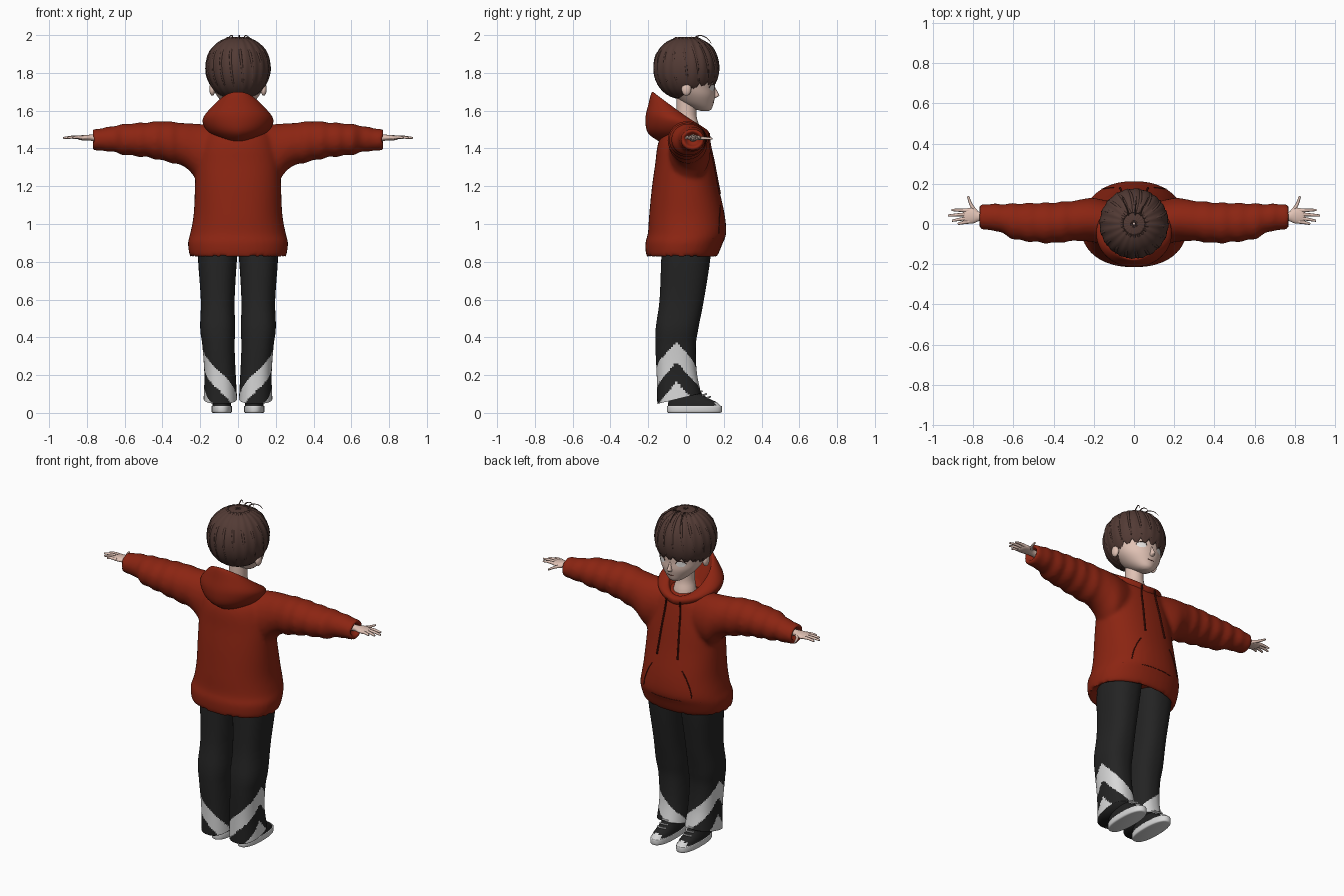
import bpy, bmesh, math
from math import sin, cos, pi
from mathutils import Vector
from mathutils.bvhtree import BVHTree

if "Cube" in bpy.data.objects:
    bpy.data.objects.remove(bpy.data.objects["Cube"])


def material(name, r, g, b):
    m = bpy.data.materials.new(name)
    m.use_nodes = True
    m.diffuse_color = (r, g, b, 1)
    node = m.node_tree.nodes["Principled BSDF"]
    node.inputs["Base Color"].default_value = (r, g, b, 1)
    node.inputs["Roughness"].default_value = 0.8
    return m


RED = material("hoodie red", .26, .018, .006)
DARK_RED = material("seam dark red", .07, .006, .003)
BLACK = material("trouser black", .017, .017, .017)
WHITE = material("trim white", .68, .68, .68)
SKIN = material("skin", .75, .54, .46)
HAIR = material("hair brown", .085, .043, .035)
EYE = material("eye white", .8, .77, .75)


def resample(rows, n):
    """Catmull-Rom rows between the given rows."""
    out = []
    for i in range(len(rows) - 1):
        p = [rows[max(0, min(len(rows) - 1, i + k))] for k in (-1, 0, 1, 2)]
        for s in range(n):
            t = s / n
            out.append([b + .5 * t * (c - a + t * (2 * a - 5 * b + 4 * c - d + t * (3 * (b - c) + d - a)))
                        for a, b, c, d in zip(*p)])
    return out + [list(rows[-1])]


def loft(bm, rings, caps=True):
    loops = [[bm.verts.new(p) for p in ring] for ring in rings]
    n = len(loops[0])
    for a, b in zip(loops, loops[1:]):
        for i in range(n):
            bm.faces.new((a[i], a[(i + 1) % n], b[(i + 1) % n], b[i]))
    if caps:
        bm.faces.new(loops[0])
        bm.faces.new(loops[-1])


def finish(bm, name, mats, rule=None, mirror=False):
    bmesh.ops.recalc_face_normals(bm, faces=bm.faces)
    for f in bm.faces:
        f.smooth = True
        if rule:
            f.material_index = rule(f.calc_center_median())
    me = bpy.data.meshes.new(name)
    bm.to_mesh(me)
    bm.free()
    ob = bpy.data.objects.new(name, me)
    for m in mats:
        me.materials.append(m)
    bpy.context.collection.objects.link(ob)
    if mirror:
        ob.modifiers.new("mirror", 'MIRROR').use_mirror_merge = False
    return ob


def angles(n):
    return [2 * pi * i / n for i in range(n)]


def power(v, e):
    return math.copysign(abs(v) ** e, v)


def level_ring(z, x0, x1, y0, y1, n=32, e=1.0):
    """Horizontal rounded ring given by its extents."""
    return [Vector(((x0 + x1) / 2 + (x1 - x0) / 2 * power(cos(a), e),
                    (y0 + y1) / 2 + (y1 - y0) / 2 * power(sin(a), e), z)) for a in angles(n)]


def side_ring(x, y0, y1, z0, z1, n=24):
    return [Vector((x, (y0 + y1) / 2 + (y1 - y0) / 2 * cos(a),
                    (z0 + z1) / 2 + (z1 - z0) / 2 * sin(a))) for a in angles(n)]


def tubes(name, paths, radius, mat, tip=1.0):
    cu = bpy.data.curves.new(name, 'CURVE')
    cu.dimensions = '3D'
    cu.bevel_depth, cu.bevel_resolution, cu.use_fill_caps = radius, 2, True
    for path in paths:
        sp = cu.splines.new('POLY')
        pts = resample(path, 4)
        sp.points.add(len(pts) - 1)
        for i, p in enumerate(pts):
            sp.points[i].co = (*p, 1)
            sp.points[i].radius = 1 + (tip - 1) * i / (len(pts) - 1)
    cu.materials.append(mat)
    ob = bpy.data.objects.new(name, cu)
    bpy.context.collection.objects.link(ob)
    return ob


def on_front(objs, x, z, lift):
    """Point on the outermost face-side surface."""
    dg = bpy.context.evaluated_depsgraph_get()
    ys = [h.y for h in (BVHTree.FromObject(o, dg).ray_cast(Vector((x, 1, z)), Vector((0, -1, 0)))[0]
                        for o in objs) if h]
    return (x, max(ys, default=0) + lift, z)


def both(path):
    return [[(s * x, y, z) for x, y, z in path] for s in (1, -1)]


# Hoodie body and sleeves, fused into one soft surface
bm = bmesh.new()
body = [(.87, .2, -.14, .13), (.835, .235, -.19, .145), (.83, .255, -.21, .165), (.9, .265, -.215, .195),
        (.95, .253, -.202, .213), (1.05, .235, -.195, .205), (1.2, .228, -.18, .172),
        (1.32, .222, -.163, .148), (1.42, .2, -.15, .125), (1.48, .17, -.12, .105), (1.51, .1, -.07, .07)]
loft(bm, [level_ring(z, -w, w, b, f, 40, .9) for z, w, b, f in resample(body, 4)])
sleeve = [(.08, -.1, .1, 1.27, 1.52), (.2, -.09, .13, 1.23, 1.53), (.28, -.085, .12, 1.3, 1.535),
          (.4, -.095, .107, 1.335, 1.545), (.5, -.09, .105, 1.355, 1.537), (.6, -.075, .102, 1.365, 1.53),
          (.68, -.035, .1, 1.385, 1.515), (.73, -.03, .098, 1.388, 1.505), (.765, -.027, .097, 1.39, 1.503),
          (.768, -.01, .08, 1.41, 1.485), (.735, -.005, .075, 1.415, 1.48)]
for side in (1, -1):
    rings = []
    for x, y0, y1, z0, z1 in resample(sleeve, 5):
        fold = .005 * sin(x * 75) if .3 < x < .72 else 0
        rings.append(side_ring(side * x, y0 - fold, y1 + fold, z0 - fold, z1 + fold * .6))
    loft(bm, rings)
hoodie = finish(bm, "hoodie", [RED])
remesh = hoodie.modifiers.new("fuse", 'REMESH')
remesh.mode, remesh.voxel_size, remesh.use_smooth_shade = 'VOXEL', .012, True
soften = hoodie.modifiers.new("soften", 'SMOOTH')
soften.factor, soften.iterations = .5, 6

# Hood hanging behind the neck: back, front, half width, back z, front z, side lift
bm = bmesh.new()
rows = [(-.08, .055, .075, 1.52, 1.48, 0), (-.15, .075, .105, 1.65, 1.485, 0), (-.178, .095, .118, 1.7, 1.5, 0),
        (-.2, .118, .165, 1.63, 1.49, .02), (-.215, .122, .188, 1.555, 1.47, .03),
        (-.2, .11, .155, 1.48, 1.45, .02), (-.13, .08, .08, 1.43, 1.44, 0)]
loft(bm, [[Vector((w * sin(a), (b + f) / 2 + (f - b) / 2 * cos(a),
                   (zb + zf) / 2 + (zf - zb) / 2 * cos(a) + up * abs(sin(a)))) for a in angles(48)]
          for b, f, w, zb, zf, up in resample(rows, 5)])
hood = finish(bm, "hood", [RED])

# Trousers with chevrons centred on the outer side
bm = bmesh.new()
leg = [(.9, -.01, .2, -.12, .12), (.83, .004, .212, -.13, .13), (.6, .018, .197, -.14, .095),
       (.45, .015, .2, -.16, .066), (.35, .018, .188, -.162, .052), (.2, .012, .178, -.155, .058),
       (.06, .005, .182, -.152, .08)]
rings = []
for z, x0, x1, y0, y1 in resample(leg, 20):
    ring = level_ring(z, x0, x1, y0, y1, 72, .85)
    for p in ring:
        p.z += .25 * (p.y + .1) * max(0, min(1, (.25 - z) / .2))
    rings.append(ring)
loft(bm, rings)


def chevron(c):
    h = c.z + .1 * abs(math.atan2(c.y + .05, c.x - .095))
    return int(.27 < h < .375 or h < .165)


finish(bm, "trousers", [BLACK, WHITE], chevron, mirror=True)

# Shoes with pale soles and laces
bm = bmesh.new()
shoe = [(0, .038, .132, -.092, .18), (.006, .032, .14, -.1, .19), (.034, .032, .14, -.1, .19),
        (.038, .036, .136, -.096, .183), (.055, .038, .134, -.094, .165), (.075, .042, .13, -.092, .125),
        (.1, .048, .124, -.09, .085), (.14, .05, .122, -.088, .05)]
loft(bm, [level_ring(*r, 32, .85) for r in resample(shoe, 3)])
shoes = finish(bm, "shoes", [BLACK, WHITE], lambda c: int(c.z < .037 or c.y > .155), mirror=True)
laces = []
for i in range(3):
    y, z = .07 + .022 * i, .114 - .014 * i
    laces += both([(.06, y - .005, z - .008), (.086, y + .014, z), (.112, y - .005, z - .008)])
tubes("shoe_laces", laces, .005, WHITE)

# Hands: palm, fingers and thumb
bm = bmesh.new()
palm = [(.72, .015, .06, 1.435, 1.475), (.77, .015, .06, 1.44, 1.473), (.8, .003, .08, 1.442, 1.472),
        (.835, .003, .077, 1.444, 1.469), (.85, .012, .068, 1.45, 1.464)]
loft(bm, [side_ring(*r) for r in resample(palm, 3)])
finish(bm, "palms", [SKIN], mirror=True)
fingers = []
for y, tip_x, tip_y in ((.012, .875, 0), (.03, .905, .016), (.049, .925, .042), (.067, .907, .07)):
    fingers += both([(.82, y, 1.457), ((.83 + tip_x) / 2, (y + tip_y) / 2, 1.46), (tip_x, tip_y, 1.455)])
fingers += both([(.785, .06, 1.455), (.81, .095, 1.454), (.825, .138, 1.452)])
tubes("fingers", fingers, .0105, SKIN, .5)

# Head, neck, nose and ears
bm = bmesh.new()
face = [(1.598, .02, .085, .12), (1.61, .045, .04, .136), (1.64, .08, -.02, .146), (1.68, .112, -.06, .154),
        (1.72, .132, -.1, .153), (1.76, .142, -.12, .153), (1.85, .14, -.13, .14), (1.93, .08, -.08, .09)]
loft(bm, [level_ring(z, -w, w, b, f, 40) for z, w, b, f in resample(face, 4)])
neck = [(1.44, .075, -.06, .085), (1.52, .062, -.05, .07), (1.58, .05, -.05, .055), (1.69, .055, -.05, .06)]
loft(bm, [level_ring(z, -w, w, b, f) for z, w, b, f in resample(neck, 4)])
nose = [(1.665, .012, .13, .152), (1.678, .014, .13, .175), (1.69, .011, .13, .172), (1.725, .006, .13, .154)]
loft(bm, [level_ring(z, -w, w, b, f, 12) for z, w, b, f in resample(nose, 3)])
head = finish(bm, "head", [SKIN])
bm = bmesh.new()
bmesh.ops.create_uvsphere(bm, u_segments=16, v_segments=10, radius=1)
bmesh.ops.scale(bm, vec=(.016, .026, .036), verts=bm.verts)
bmesh.ops.translate(bm, vec=(.136, .002, 1.715), verts=bm.verts)
finish(bm, "ears", [SKIN], mirror=True)

# Eyes, lash lines and mouth laid on the face
bm = bmesh.new()
for side in (1, -1):
    centre = bm.verts.new(on_front([head], side * .062, 1.722, .004))
    rim = [bm.verts.new(on_front([head], side * .062 + .025 * cos(a), 1.722 + .017 * sin(a), .003))
           for a in angles(20)]
    for i, v in enumerate(rim):
        bm.faces.new((centre, v, rim[(i + 1) % 20]))
finish(bm, "eyes", [EYE])
lash = [on_front([head], .062 - .027 * cos(a), 1.722 + .018 * sin(a), .003) for a in (0, .8, 1.6, 2.4, pi)]
tubes("lash_lines", both(lash), .002, HAIR)
tubes("mouth", [[on_front([head], x, 1.642 + abs(x) * .1, .001) for x in (-.022, 0, .022)]], .0015, DARK_RED)

# Hair cap with a jagged fringe
bm = bmesh.new()


def hair_point(d, t, grow=1.0):
    r = sin(t) ** .85 * grow
    return Vector((.171 * r * sin(d), .002 + .174 * r * cos(d), 1.825 + .166 * cos(t) * grow))


def hair_edge(d):
    d = abs((d + pi) % (2 * pi) - pi)
    edge = resample([(1.745,), (1.742,), (1.735,), (1.715,), (1.67,), (1.664,), (1.662,), (1.662,)], 8)
    z = edge[int(d / pi * (len(edge) - 1))][0]
    spike = abs((d * 3.2) % 1 - .5) * 2
    z += (.5 - spike) * (.035 if d < 1.4 else .006)
    return math.acos(max(-.99, (z - 1.825) / .166))


loft(bm, [[hair_point(d, max(.02, hair_edge(d) * k / 20), 1 + .012 * sin(d * 20) * sin(pi * k / 20))
           for d in angles(120)] for k in range(21)], caps=False)
hair = finish(bm, "hair", [HAIR])
shell = hair.modifiers.new("thickness", 'SOLIDIFY')
shell.thickness, shell.offset = .012, -1

# Loose locks and stray strands
locks = []
for i in range(18):
    d = 2 * pi * i / 18 + .1
    end = hair_edge(d) * .93
    locks.append([hair_point(d + .25 * (1 - k), .25 + (end - .25) * k, .985) for k in (0, .35, .7, 1)])
tubes("hair_locks", locks, .009, HAIR, .5)
strands = [[(x, .03, 1.975), (x * 1.3, .07, 1.998), (x * 2, .11, 1.985), (x * 2.4, .135, 1.955)]
           for x in (-.025, .005, .03)]
tubes("stray_strands", strands, .004, HAIR, .3)

# Drawstrings and pocket openings
string = [on_front([hoodie, hood], .045 + .006 * i, z, .006) for i, z in enumerate((1.48, 1.42, 1.34, 1.25, 1.16))]
tubes("drawstrings", both(string), .005, DARK_RED)
pocket = [on_front([hoodie], x, z, 0) for x, z in ((.1, 1.1), (.125, 1.06), (.15, 1.0), (.16, .95))]
tubes("pocket_openings", both(pocket), .003, DARK_RED)
band = [on_front([hoodie], x / 10, .925, -.001) for x in range(-2, 3)]
tubes("waistband_seam", [band], .002, DARK_RED)
